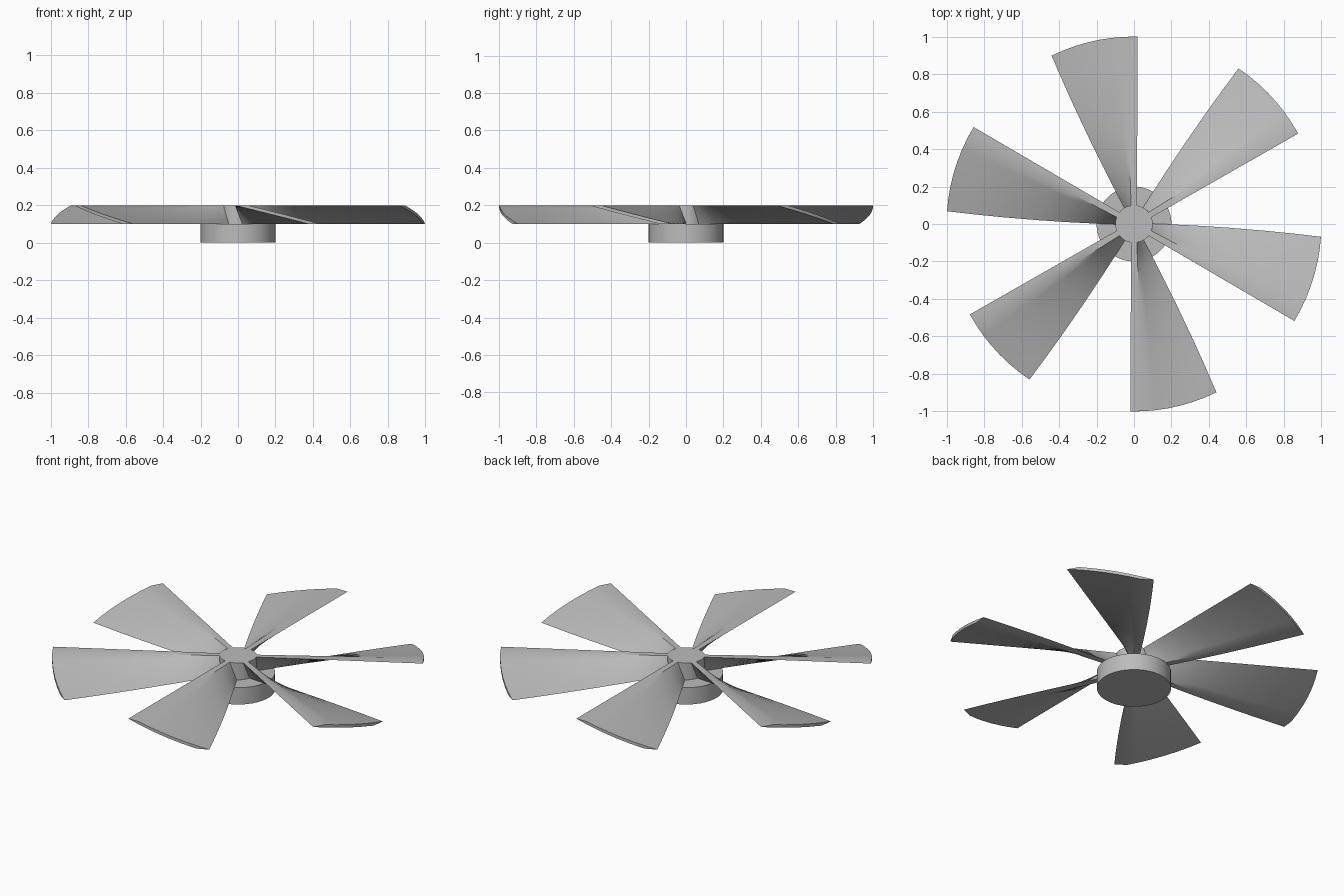
import bpy, bmesh, math
from mathutils import Vector

cube = bpy.data.objects.get("Cube")
if cube:
    bpy.data.objects.remove(cube)

grey = bpy.data.materials.new("plain grey")
grey.use_nodes = True
grey.diffuse_color = (0.5, 0.5, 0.5, 1)
grey.node_tree.nodes["Principled BSDF"].inputs["Base Color"].default_value = (0.5, 0.5, 0.5, 1)


def smooth(obj):
    bpy.ops.object.select_all(action='DESELECT')
    obj.select_set(True)
    bpy.context.view_layer.objects.active = obj
    bpy.ops.object.shade_smooth_by_angle(angle=math.radians(30))


def disc(name, radius, low, high):
    bpy.ops.mesh.primitive_cylinder_add(vertices=48, radius=radius, depth=high - low,
                                        location=(0, 0, (low + high) / 2))
    obj = bpy.context.object
    obj.name = name
    obj.data.materials.append(grey)
    smooth(obj)


LOW, HIGH = 0.1, 0.2
STEPS = 6


def blade_section(r):
    """Slanted slab wrapped on a circle of radius r: top edge high, trailing edge low."""
    lead = -0.015 - 0.005 * r
    trail = 0.054 + (r - 0.1) * 0.446 + 0.05 * (r - 0.1) * (1 - r)
    width = 0.026 + 0.044 * r
    upper = [(lead + width + (trail - lead - width) * i / STEPS, i / STEPS)
             for i in range(STEPS + 1)]
    lower = [(s - width, t) for s, t in reversed(upper)]
    points = []
    for s, t in upper + lower:
        angle = -math.pi / 2 + s / r
        points.append(Vector((r * math.cos(angle), r * math.sin(angle),
                              HIGH + (LOW - HIGH) * t)))
    return points


# Blade: sections skinned from hub to tip, with quad end caps
bm = bmesh.new()
radii = [0.095, 0.15, 0.22, 0.35, 0.5, 0.7, 0.85, 1.0]
rings = [[bm.verts.new(p) for p in blade_section(r)] for r in radii]
count = len(rings[0])
for inner, outer in zip(rings, rings[1:]):
    for i in range(count):
        j = (i + 1) % count
        bm.faces.new((inner[i], inner[j], outer[j], outer[i]))
for ring in (rings[0], rings[-1]):
    for i in range(STEPS):
        bm.faces.new((ring[i], ring[i + 1], ring[count - 2 - i], ring[count - 1 - i]))
bmesh.ops.recalc_face_normals(bm, faces=bm.faces)
mesh = bpy.data.meshes.new("blade")
bm.to_mesh(mesh)
bm.free()
mesh.materials.append(grey)

# Six blades around the hub
for n in range(6):
    blade = bpy.data.objects.new(f"blade_{n + 1}", mesh)
    blade.rotation_euler.z = n * math.pi / 3
    bpy.context.collection.objects.link(blade)
    if n == 0:
        smooth(blade)

# Hub and its wider base
disc("hub", 0.1, LOW, HIGH)
disc("base", 0.2, 0, LOW)
